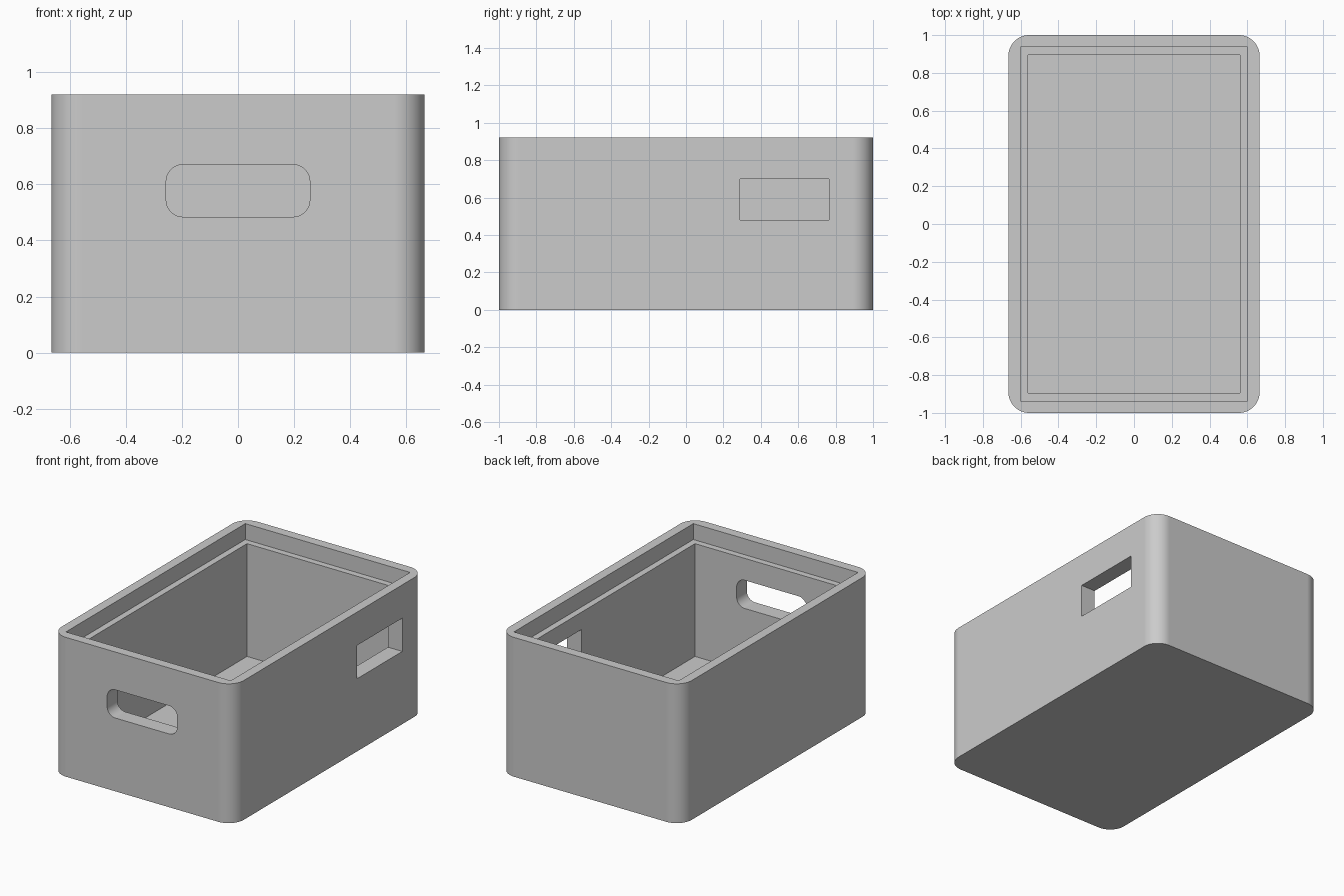
import bpy, bmesh, math
from mathutils import Vector

cube = bpy.data.objects.get("Cube")
if cube:
    bpy.data.objects.remove(cube, do_unlink=True)

HX, HY, H = 0.665, 1.0, 0.92        # half width, half length, height

grey = bpy.data.materials.new("light_grey")
grey.use_nodes = True
COLOUR = (0.6, 0.6, 0.6, 1)
grey.diffuse_color = COLOUR
grey.node_tree.nodes["Principled BSDF"].inputs["Base Color"].default_value = COLOUR


def block(name, low, high, radius=0.0, axis=2, segments=16):
    """Box between two corners, with the edges along one axis rounded."""
    low, high = Vector(low), Vector(high)
    bm = bmesh.new()
    bmesh.ops.create_cube(bm, size=1)
    for v in bm.verts:
        v.co = (low + high) / 2 + v.co * (high - low)
    if radius:
        edges = [e for e in bm.edges
                 if abs((e.verts[0].co - e.verts[1].co).normalized()[axis]) > 0.9]
        bmesh.ops.bevel(bm, geom=edges, offset=radius, segments=segments,
                        profile=0.5, affect='EDGES')
    bmesh.ops.recalc_face_normals(bm, faces=bm.faces)
    mesh = bpy.data.meshes.new(name)
    bm.to_mesh(mesh)
    bm.free()
    mesh.materials.append(grey)
    obj = bpy.data.objects.new(name, mesh)
    bpy.context.collection.objects.link(obj)
    return obj


# Outer body with rounded upright corners
crate = block("crate", (-HX, -HY, 0), (HX, HY, H), radius=0.11)

cutters = [
    # Main cavity and the wider lid recess above it
    block("cavity_cutter", (-0.56, -0.894, 0.07), (0.56, 0.894, H + 0.1)),
    block("lid_recess_cutter", (-0.602, -0.936, 0.815), (0.602, 0.936, H + 0.2)),
    # Rounded grip slot in the front wall
    block("grip_slot_cutter", (-0.256, -1.1, 0.484), (0.256, -0.7, 0.67),
          radius=0.06, axis=1, segments=10),
    # Square window in the left wall, towards the back
    block("side_window_cutter", (0.4, 0.29, 0.48), (0.8, 0.765, 0.70)),
]

bpy.ops.object.select_all(action='DESELECT')
crate.select_set(True)
bpy.context.view_layer.objects.active = crate
for cutter in cutters:
    cutter.hide_render = True
    cut = crate.modifiers.new(cutter.name, 'BOOLEAN')
    cut.operation = 'DIFFERENCE'
    cut.solver = 'EXACT'
    cut.object = cutter
    bpy.ops.object.modifier_apply(modifier=cut.name)
    bpy.data.objects.remove(cutter, do_unlink=True)

# Smooth corners, crisp rims, flat walls
bpy.ops.object.shade_smooth_by_angle(angle=math.radians(30))
weighted = crate.modifiers.new("flat_walls", 'WEIGHTED_NORMAL')
weighted.keep_sharp = True
